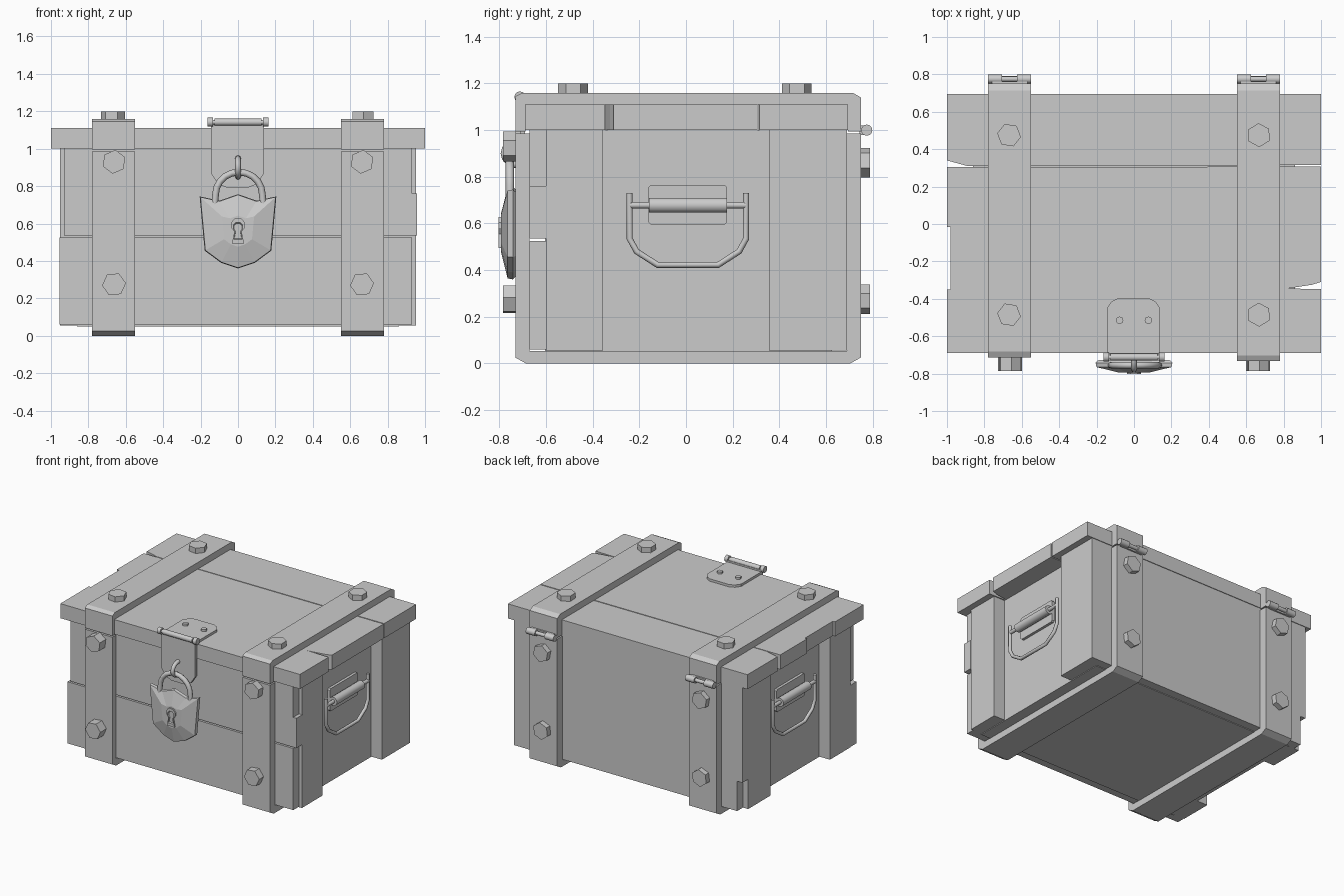
import bpy, bmesh
from math import cos, sin, pi

if "Cube" in bpy.data.objects:
    bpy.data.objects.remove(bpy.data.objects["Cube"])

MAP = {'x': lambda a, b, c: (c, a, b),   # profile in y,z
       'y': lambda a, b, c: (a, c, b),   # profile in x,z
       'z': lambda a, b, c: (a, b, c)}   # profile in x,y


def loft(name, axis, rings):
    """Join (outline, depth) rings along an axis and cap both ends."""
    bm = bmesh.new()
    vs = [[bm.verts.new(MAP[axis](a, b, d)) for a, b in pts] for pts, d in rings]
    n = len(vs[0])
    for r, s in zip(vs, vs[1:]):
        for i in range(n):
            bm.faces.new((r[i], r[(i + 1) % n], s[(i + 1) % n], s[i]))
    bm.faces.new(vs[0])
    bm.faces.new(vs[-1])
    bmesh.ops.recalc_face_normals(bm, faces=bm.faces[:])
    me = bpy.data.meshes.new(name)
    bm.to_mesh(me)
    bm.free()
    ob = bpy.data.objects.new(name, me)
    bpy.context.collection.objects.link(ob)
    return ob


def prism(name, axis, pts, lo, hi):
    return loft(name, axis, [(pts, lo), (pts, hi)])


def box(name, x0, x1, y0, y1, z0, z1):
    return prism(name, 'z', [(x0, y0), (x1, y0), (x1, y1), (x0, y1)], z0, z1)


def ngon(a, b, r, n, turn=0.0):
    return [(a + r * cos(turn + 2 * pi * i / n), b + r * sin(turn + 2 * pi * i / n)) for i in range(n)]


def smooth(ob):
    bpy.ops.object.select_all(action='DESELECT')
    ob.select_set(True)
    bpy.context.view_layer.objects.active = ob
    bpy.ops.object.shade_smooth_by_angle(angle=0.9)


def rod(name, axis, a, b, r, lo, hi, n=12):
    smooth(prism(name, axis, ngon(a, b, r, n), lo, hi))


def tube(name, pts, r):
    cu = bpy.data.curves.new(name, 'CURVE')
    cu.dimensions, cu.bevel_depth, cu.bevel_resolution, cu.use_fill_caps = '3D', r, 2, True
    sp = cu.splines.new('POLY')
    sp.points.add(len(pts) - 1)
    for p, co in zip(sp.points, pts):
        p.co = (*co, 1)
    tmp = bpy.data.objects.new(name + "_path", cu)
    bpy.context.collection.objects.link(tmp)
    dg = bpy.context.evaluated_depsgraph_get()
    me = bpy.data.meshes.new_from_object(tmp.evaluated_get(dg))
    bpy.data.objects.remove(tmp)
    ob = bpy.data.objects.new(name, me)
    bpy.context.collection.objects.link(ob)
    smooth(ob)


# Chest body and planks with chipped ends
box("chest_core", -.86, .86, -.605, .625, .05, 1.0)
prism("front_lower_plank", 'y', [(-.955, .06), (.93, .06), (.93, .525), (-.955, .525)], -.67, -.6)
prism("front_upper_plank", 'y', [(-.93, .535), (.957, .535), (.957, .76), (.93, .76), (.93, 1), (-.93, 1)], -.67, -.6)
prism("back_plank", 'y', [(-.91, .055), (.953, .055), (.953, 1), (-.953, 1), (-.953, .28), (-.91, .28)], .62, .69)

# Lid: two boards with cracks and chips
prism("lid_back_board", 'z', [(-.89, .31), (1, .315), (1, .695), (-1, .695), (-1, .34)], 1.0, 1.11)
prism("lid_front_board", 'z', [(-1, -.69), (1, -.69), (1, -.348), (.82, -.345), (.95, -.325), (1, -.31),
      (1, .307), (-1, .304), (-1, -.015), (-.982, -.015), (-.982, -.35), (-1, -.35)], 1.0, 1.11)

for s, side in ((-1, "left"), (1, "right")):
    # Corner posts on the ends
    xa, xb = sorted((s * .85, s * .953))
    box(side + "_front_post", xa, xb, -.6, -.355, .055, 1.0)
    box(side + "_back_post", xa, xb, .355, .62, .055, 1.0)

    # Wrap-around straps, lower and lid halves
    f = -.713 if s < 0 else -.732
    xa, xb = sorted((s * .55, s * .78))
    prism(side + "_lower_strap", 'x', [(f, .985), (f, .025), (f + .045, 0), (.705, 0), (.75, .025), (.75, .985),
          (.69, .985), (.69, .053), (-.67, .053), (-.67, .985)], xa, xb)
    prism(side + "_lid_strap", 'x', [(f, .995), (f, 1.145), (f + .03, 1.16), (.715, 1.16), (.75, 1.14), (.75, .995),
          (.694, .995), (.694, 1.109), (-.689, 1.109), (-.689, .995)], xa, xb)

    # Hexagonal bolts
    for i, z in enumerate((.275, .93)):
        prism(f"{side}_front_bolt_{i}", 'y', ngon(s * .663, z, .064, 6, .1 + .3 * i), -.785, f + .003 if s > 0 else -.71)
    for i, z in enumerate((.275, .86)):
        prism(f"{side}_back_bolt_{i}", 'y', ngon(s * .663, z, .064, 6, .4 + .3 * i), .745, .79)
    for i, y in enumerate((-.485, .475)):
        prism(f"{side}_top_bolt_{i}", 'z', ngon(s * .668, y, .064, 6, .2 + .35 * s), 1.155, 1.2)

    # Rear hinge: thin pin with thicker knuckles
    rod(side + "_hinge_pin", 'x', .775, 1.0, .014, xa, xb)
    rod(side + "_hinge_knuckle_inner", 'x', .775, 1.0, .024, xa, xa + .075)
    rod(side + "_hinge_knuckle_outer", 'x', .775, 1.0, .024, xb - .075, xb)
    box(side + "_hinge_leaf", xa + .02, xb - .02, .745, .762, .98, 1.02)

    # Carrying handle
    xa, xb = sorted((s * .855, s * .88))
    prism(side + "_handle_plate", 'x', [(-.15, .595), (.165, .595), (.175, .605), (.175, .755), (.165, .765),
          (-.15, .765), (-.16, .755), (-.16, .605)], xa, xb)
    hx = s * .905
    for nm, r, h in (("barrel", .033, .167), ("rod", .014, .25)):
        smooth(prism(f"{side}_handle_{nm}", 'y', ngon(hx, .678, r, 10), .008 - h, .008 + h))
    half = [(.25, .73), (.25, .535), (.22, .48), (.13, .422)]
    bail = [(hx, .008 + y, z) for y, z in half] + [(hx, .008 - y, z) for y, z in reversed(half)]
    tube(side + "_handle_bail", bail, .013)

# Hasp: top leaf, hinge barrel, hanging leaf, rivets
prism("hasp_top_leaf", 'z', [(-.145, -.7), (.14, -.7), (.14, -.45), (.115, -.415), (.08, -.397), (-.085, -.397),
      (-.12, -.415), (-.145, -.45)], 1.108, 1.128)
prism("hasp_hanging_leaf", 'y', [(-.145, 1.14), (.14, 1.14), (.14, .87), (.1, .81), (.05, .79),
      (-.055, .79), (-.105, .81), (-.145, .87)], -.712, -.69)
rod("hasp_hinge_barrel", 'x', -.712, 1.142, .019, -.125, .125)
for s in (-1, 1):
    xa, xb = sorted((s * .135, s * .163))
    rod("hasp_hinge_end", 'x', -.712, 1.142, .024, xa, xb)
    rod("hasp_rivet", 'z', s * .077, -.515, .02, 1.12, 1.143, 8)
rod("hasp_hinge_pin", 'x', -.712, 1.142, .012, -.16, .16)

# Staple and padlock shackle
tube("staple", [(0, -.695, .95)] + [(0, -.715 - .065 * sin(pi * i / 8), .9 + .05 * cos(pi * i / 8))
     for i in range(9)] + [(0, -.695, .85)], .015)
tube("shackle", [(-.125, -.755, .70)] + [(.005 - .125 * cos(pi * i / 10), -.755, .755 + .12 * sin(pi * i / 10))
     for i in range(11)] + [(.135, -.755, .70)], .018)

# Shield-shaped padlock with a faceted front
shield = [(-.205, .745), (-.1, .722), (0, .757), (.1, .722), (.205, .745), (.178, .455), (.09, .39), (0, .36),
          (-.09, .39), (-.178, .455)]
scaled = lambda k: [(x * k, .56 + (z - .56) * k) for x, z in shield]
loft("padlock", 'y', [(scaled(.93), -.728), (shield, -.742), (scaled(.98), -.765), (scaled(.42), -.793)])

# Raised keyhole rim with a sunken centre
keyhole = lambda k: [(x * k, .56 + z * k) for x, z in ((-.032, -.066), (.032, -.066), (.02, -.005), (.037, .02),
                     (.037, .045), (.018, .068), (-.018, .068), (-.037, .045), (-.037, .02), (-.02, -.005))]
loft("keyhole_rim", 'y', [(keyhole(1), -.78), (keyhole(1), -.803), (keyhole(.68), -.803), (keyhole(.6), -.794)])
